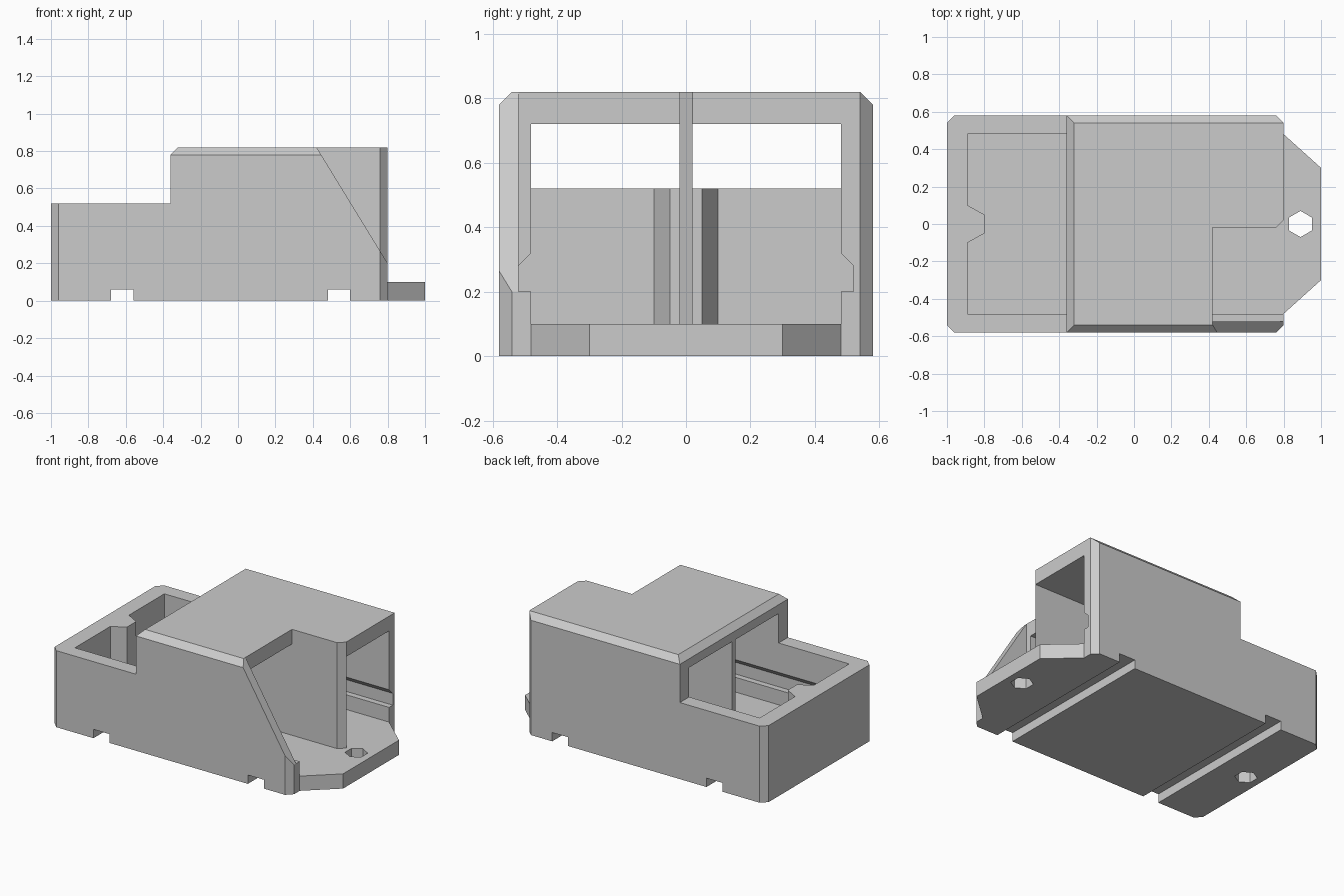
import bpy, bmesh, math
from mathutils import Vector

old = bpy.data.objects.get("Cube")
if old:
    bpy.data.objects.remove(old, do_unlink=True)

grey = bpy.data.materials.new("light grey plastic")
grey.use_nodes = True
grey.diffuse_color = (0.6, 0.6, 0.6, 1)
grey.node_tree.nodes["Principled BSDF"].inputs["Base Color"].default_value = (0.6, 0.6, 0.6, 1)


def prism(name, points, axis, low, high):
    """Extrude a 2D outline along an axis: z takes (x, y), y takes (x, z), x takes (y, z)."""
    place = {"z": lambda a, b, h: (a, b, h),
             "y": lambda a, b, h: (a, h, b),
             "x": lambda a, b, h: (h, a, b)}[axis]
    bm = bmesh.new()
    face = bm.faces.new([bm.verts.new(place(a, b, low)) for a, b in points])
    grown = bmesh.ops.extrude_face_region(bm, geom=[face])["geom"]
    shift = Vector(place(0, 0, high - low))
    bmesh.ops.translate(bm, vec=shift, verts=[v for v in grown if isinstance(v, bmesh.types.BMVert)])
    bmesh.ops.recalc_face_normals(bm, faces=bm.faces)
    mesh = bpy.data.meshes.new(name)
    bm.to_mesh(mesh)
    bm.free()
    mesh.materials.append(grey)
    obj = bpy.data.objects.new(name, mesh)
    bpy.context.collection.objects.link(obj)
    return obj


def rect(a0, a1, b0, b1):
    return [(a0, b0), (a1, b0), (a1, b1), (a0, b1)]


def mirrored(half):
    """Close an outline by reflecting its first coordinate."""
    return half + [(-a, b) for a, b in reversed(half)]


def swapped(points):
    return [(b, a) for a, b in points]


def hexagon(x):
    return [(x + 0.07 * math.sin(i * math.pi / 3), 0.07 * math.cos(i * math.pi / 3)) for i in range(6)]


def combine(target, tool, operation):
    mod = target.modifiers.new(tool.name, "BOOLEAN")
    mod.object, mod.operation, mod.solver = tool, operation, "EXACT"
    bpy.context.view_layer.update()
    result = bpy.data.meshes.new_from_object(
        target.evaluated_get(bpy.context.evaluated_depsgraph_get()))
    target.modifiers.clear()
    target.data = result
    bpy.data.objects.remove(tool, do_unlink=True)


# Stepped outer block with bevelled corners and roof edges
body = prism("housing", [(-1, 0), (0.8, 0), (0.8, 0.82), (-0.32, 0.82),
                         (-0.36, 0.78), (-0.36, 0.52), (-1, 0.52)], "y", -0.7, 0.7)
plan = mirrored([(0.54, -1), (0.58, -0.96), (0.58, 0.76), (0.54, 0.8)])
combine(body, prism("plan", swapped(plan), "z", -0.1, 1), "INTERSECT")
section = mirrored([(0.58, -0.1), (0.58, 0.78), (0.54, 0.82), (0.54, 0.9)])
section = mirrored([(0.58, -0.1), (0.58, 0.78), (0.54, 0.82)])
combine(body, prism("section", section, "x", -1.2, 1.2), "INTERSECT")

# Long cavity with a locking groove in each side wall
cavity = mirrored([(0.48, 0.1), (0.48, 0.2), (0.52, 0.2), (0.52, 0.28), (0.48, 0.32), (0.48, 0.72)])
combine(body, prism("cavity", cavity, "x", -0.89, 0.9), "DIFFERENCE")

# Divider wall, screw boss and mounting tab
divider = [(-0.36, -0.02), (0.76, -0.02), (0.8, 0.02), (-0.36, 0.02)]
combine(body, prism("divider", divider, "z", 0.05, 0.77), "UNION")
boss = mirrored([(0.1, -0.95), (0.1, -0.89), (0.05, -0.8)])
combine(body, prism("boss", swapped(boss), "z", 0.05, 0.52), "UNION")
tab = mirrored([(0.48, 0.75), (0.48, 0.8), (0.3, 1)])
combine(body, prism("tab", swapped(tab), "z", 0, 0.1), "UNION")

# Open front bay and sloping edge of the outer wall
bay = [(0.42, -0.52), (0.9, -0.52), (0.9, 0.12), (0.76, -0.02), (0.42, -0.02)]
combine(body, prism("bay", bay, "z", 0.2, 1), "DIFFERENCE")
slope = [(0.359, 0.92), (0.83, 0.151), (0.95, 0.151), (0.95, 0.92)]
combine(body, prism("slope", slope, "y", -0.7, -0.5), "DIFFERENCE")

# Strap channels underneath and the two screw holes
for x in (-0.68, 0.48):
    combine(body, prism("channel", rect(x, x + 0.12, -0.1, 0.06), "y", -0.7, 0.7), "DIFFERENCE")
for x, top in ((-0.89, 0.4), (0.89, 0.2)):
    combine(body, prism("screw_hole", hexagon(x), "z", -0.1, top), "DIFFERENCE")
